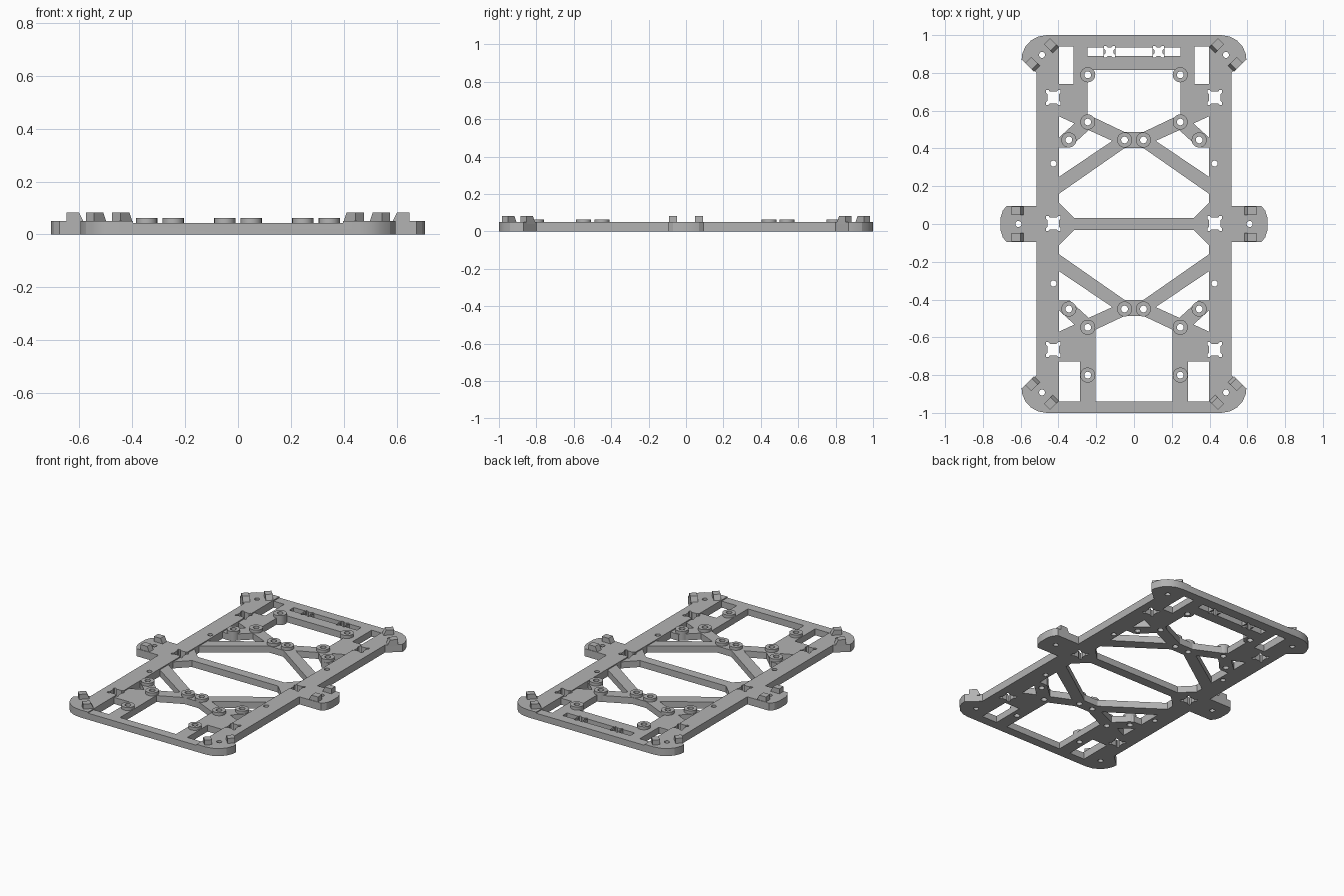
import bpy, bmesh, math
from mathutils import Matrix, Vector

cube = bpy.data.objects.get("Cube")
if cube:
    bpy.data.objects.remove(cube, do_unlink=True)

grey = bpy.data.materials.new("plain_grey")
grey.use_nodes = True
COLOUR = (0.45, 0.45, 0.45, 1)
grey.diffuse_color = COLOUR
grey.node_tree.nodes["Principled BSDF"].inputs["Base Color"].default_value = COLOUR

PLATE, INNER, BOSS, CLIP = 0.05, 0.043, 0.063, 0.083
RAIL_IN = 0.397
SIGNS = (1, -1)
QUADS = [(sx, sy) for sx in SIGNS for sy in SIGNS]


def make(name, polys, z0, z1):
    """Extrude a list of flat outlines into one object."""
    bm = bmesh.new()
    for pts in polys:
        low = [bm.verts.new((x, y, z0)) for x, y in pts]
        high = [bm.verts.new((x, y, z1)) for x, y in pts]
        bm.faces.new(low)
        bm.faces.new(high)
        for i in range(len(pts)):
            j = (i + 1) % len(pts)
            bm.faces.new((low[i], low[j], high[j], high[i]))
    return finish(name, bm)


def finish(name, bm):
    bmesh.ops.recalc_face_normals(bm, faces=bm.faces)
    mesh = bpy.data.meshes.new(name)
    bm.to_mesh(mesh)
    bm.free()
    mesh.materials.append(grey)
    ob = bpy.data.objects.new(name, mesh)
    bpy.context.collection.objects.link(ob)
    return ob


def cut(ob, polys, z0=-0.1, z1=0.2):
    """Subtract extruded outlines from an object."""
    cutter = make("cutter", polys, z0, z1)
    cutter.hide_render = True
    mod = ob.modifiers.new("cut", 'BOOLEAN')
    mod.operation, mod.solver, mod.object = 'DIFFERENCE', 'EXACT', cutter
    bpy.context.view_layer.objects.active = ob
    bpy.ops.object.modifier_apply(modifier=mod.name)
    bpy.data.objects.remove(cutter, do_unlink=True)


def rect(x0, x1, y0, y1):
    return [(x0, y0), (x1, y0), (x1, y1), (x0, y1)]


def circle(x, y, r, n=24):
    return [(x + r * math.cos(2 * math.pi * i / n), y + r * math.sin(2 * math.pi * i / n))
            for i in range(n)]


def eared(x, y, h):
    """Square hole with a relief notch at each corner."""
    pts = []
    for k in range(4):
        c, s = ((1, 0), (0, 1), (-1, 0), (0, -1))[k]
        e = h + 0.008
        for px, py in ((h, h - 0.013), (e, h - 0.006), (e, e), (h - 0.006, e), (h - 0.013, h)):
            pts.append((x + c * px - s * py, y + s * px + c * py))
    return pts


def flip(pts, sx, sy):
    return [(x * sx, y * sy) for x, y in pts]


def mirrored(half):
    """Close a right-hand path with its left-hand mirror."""
    return half + [(-x, y) for x, y in reversed(half)]


# Frame outline with rounded corner pads and side tabs
quarter = [(0.706, 0.035), (0.695, 0.07), (0.675, 0.095), (0.515, 0.095), (0.515, 0.8),
           (0.595, 0.87), (0.592, 0.9), (0.575, 0.94), (0.545, 0.972), (0.505, 0.993), (0.46, 1)]
right = [(x, -y) for x, y in reversed(quarter)] + quarter
frame = make("frame_plate", [mirrored(right)], 0, PLATE)

# Lowered centre between the rails
cut(frame, [rect(-RAIL_IN, RAIL_IN, -1.1, 1.1)], INNER, 0.2)

# Openings that leave the truss struts
openings = [
    mirrored([(0.05, 0.487), (0.245, 0.58), (0.245, 0.815)]),
    mirrored([(0.205, -0.94), (0.205, -0.56), (0.05, -0.487)]),
]
for sy in SIGNS:
    openings.append(flip(mirrored([(0.315, 0.031), (RAIL_IN, 0.113), (RAIL_IN, 0.16),
                                   (0.05, 0.402)]), 1, sy))
for sx, sy in QUADS:
    openings.append(flip([(RAIL_IN, 0.57), (0.315, 0.532), (RAIL_IN, 0.458)], sx, sy))
    openings.append(flip([(RAIL_IN, 0.25), (0.115, 0.44), (0.24, 0.497), (0.34, 0.405),
                          (RAIL_IN, 0.405)], sx, sy))
for sx in SIGNS:
    openings.append(flip(rect(0.32, RAIL_IN, 0.74, 0.94), sx, 1))
    openings.append(flip(rect(0.287, RAIL_IN, -0.94, -0.727), sx, 1))
    openings.append(flip(rect(0.162, 0.247, 0.89, 0.935), sx, 1))
    openings.append(eared(sx * 0.13, 0.912, 0.022))
openings.append(rect(-0.098, 0.098, 0.89, 0.935))
cut(frame, openings)

# Round bosses, screw holes and notched square holes
boss_points = []
for sx in SIGNS:
    for x, y in ((0.05, 0.445), (0.345, 0.445), (0.245, 0.54), (0.245, 0.79),
                 (0.05, -0.45), (0.345, -0.45), (0.245, -0.547), (0.245, -0.8)):
        boss_points.append((sx * x, y))
holes = [circle(x, y, 0.018) for x, y in boss_points]
for sx in SIGNS:
    holes += [circle(sx * 0.427, y, 0.016) for y in (0.32, -0.315)]
    holes += [circle(sx * 0.487, y, 0.016) for y in (0.895, -0.892)]
    holes += [circle(sx * 0.612, 0, 0.016)]
    holes += [eared(sx * 0.427, y, 0.031) for y in (0.67, 0.003, -0.665)]
cut(frame, holes)


def ring(name, x, y):
    bm = bmesh.new()
    loops = [[bm.verts.new((px, py, z)) for px, py in circle(x, y, r)]
             for r, z in ((0.04, 0.001), (0.04, BOSS), (0.018, BOSS), (0.018, 0.001))]
    for a, b in zip(loops, loops[1:] + loops[:1]):
        for i in range(len(a)):
            j = (i + 1) % len(a)
            bm.faces.new((a[i], a[j], b[j], b[i]))
    return finish(name, bm)


rounded = [ring("screw_boss", x, y) for x, y in boss_points]


def clip(name, centre, angle):
    """Locating block with a sloped inner side; angle points outward."""
    bm = bmesh.new()
    profile = [(-0.032, PLATE - 0.01), (0.032, PLATE - 0.01), (0.032, CLIP),
               (-0.016, CLIP), (-0.032, PLATE)]
    sides = [[bm.verts.new((x, y, z)) for x, z in profile] for y in (-0.022, 0.022)]
    bm.faces.new(sides[0])
    bm.faces.new(sides[1])
    for i in range(len(profile)):
        j = (i + 1) % len(profile)
        bm.faces.new((sides[0][i], sides[0][j], sides[1][j], sides[1][i]))
    bm.transform(Matrix.Translation(centre) @ Matrix.Rotation(angle, 4, 'Z'))
    return finish(name, bm)


# Pairs of clips on the corner pads and side tabs
mounts = [(sx * 0.487, sy * 0.895, math.atan2(sy, sx)) for sx, sy in QUADS]
mounts += [(sx * 0.617, 0, 0 if sx > 0 else math.pi) for sx in SIGNS]
for x, y, angle in mounts:
    along = Vector((-math.sin(angle), math.cos(angle), 0))
    for s in SIGNS:
        clip("clip_block", Vector((x, y, 0)) + along * s * 0.07, angle)

# Smooth the round parts only
bpy.ops.object.select_all(action='DESELECT')
for ob in rounded + [frame]:
    ob.select_set(True)
bpy.context.view_layer.objects.active = frame
bpy.ops.object.shade_smooth_by_angle(angle=math.radians(20))
